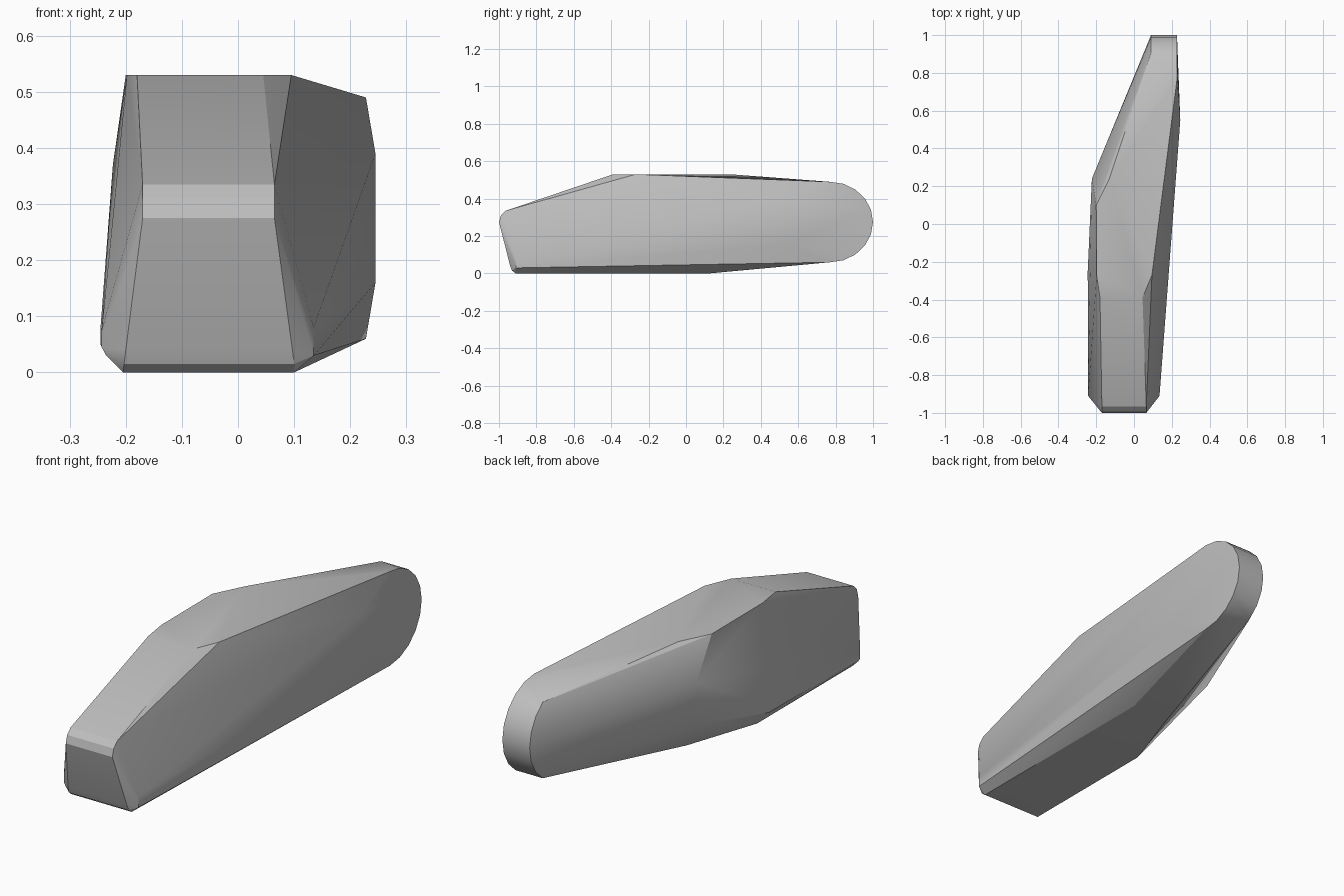
import bpy
import bmesh
import math
from mathutils import Vector

default_cube = bpy.data.objects.get("Cube")
if default_cube:
    bpy.data.objects.remove(default_cube, do_unlink=True)


def make_material(name, colour):
    mat = bpy.data.materials.new(name)
    mat.use_nodes = True
    mat.diffuse_color = colour
    for node in mat.node_tree.nodes:
        if node.type == 'BSDF_PRINCIPLED':
            node.inputs["Base Color"].default_value = colour
    return mat


def cross_line(left, right, y, z):
    """Two corners joined by a straight edge across the body."""
    return [Vector((left, y, z)), Vector((right, y, z))]


def upright_line(x, y, low, high):
    """Two corners joined by a vertical edge on a side panel."""
    return [Vector((x, y, low)), Vector((x, y, high))]


def rounded_end(x, start, segments=10):
    """Half-ellipse outline of the tail, kept behind the start position."""
    outline = []
    for i in range(segments + 1):
        angle = math.pi * (i / segments - 0.5)
        y = 0.77 + 0.23 * math.cos(angle)
        z = 0.275 + 0.215 * math.sin(angle)
        if y >= start:
            outline.append(Vector((x, y, z)))
    return outline


corners = []

# Blunt nose with softened upper and lower edges
corners += cross_line(-0.17, 0.065, -1.0, 0.275)
corners += cross_line(-0.17, 0.065, -0.99, 0.31)
corners += cross_line(-0.17, 0.065, -0.965, 0.335)
corners += cross_line(-0.2, 0.097, -0.94, 0.04)
corners += cross_line(-0.203, 0.1, -0.93, 0.015)
corners += cross_line(-0.205, 0.1, -0.91, 0.0)

# Chamfered lower nose corners
corners += upright_line(0.135, -0.91, 0.03, 0.08)
corners += upright_line(-0.243, -0.91, 0.045, 0.075)
corners += cross_line(-0.235, 0.13, -0.91, 0.03)

# Flat roof, skewed towards the tail
corners += cross_line(-0.18, 0.045, -0.39, 0.53)
corners += cross_line(-0.185, 0.07, -0.36, 0.522)
corners += cross_line(-0.198, 0.095, -0.27, 0.53)
corners += [Vector((-0.2, 0.1, 0.53)), Vector((-0.13, 0.24, 0.53))]

# Flat underside
corners += cross_line(-0.205, 0.1, -0.22, 0.0)
corners += cross_line(-0.09, 0.1, 0.12, 0.0)

# Left side panel
corners += upright_line(-0.245, -0.25, 0.05, 0.08)
corners += upright_line(-0.223, 0.24, 0.17, 0.37)

# Right side ridge
corners += upright_line(0.245, 0.55, 0.16, 0.39)

# Rounded tail
corners += rounded_end(0.09, 0.86)
corners += rounded_end(0.228, 0.76)

# Wrap the section corners into one closed shell
bm = bmesh.new()
for corner in corners:
    bm.verts.new(corner)
hull = bmesh.ops.convex_hull(bm, input=bm.verts[:])
loose = [v for v in bm.verts if not v.link_faces]
bmesh.ops.delete(bm, geom=loose, context='VERTS')
bmesh.ops.dissolve_limit(bm, angle_limit=math.radians(1),
                         verts=bm.verts[:], edges=bm.edges[:])
bmesh.ops.recalc_face_normals(bm, faces=bm.faces[:])

mesh = bpy.data.meshes.new("faceted_body")
bm.to_mesh(mesh)
bm.free()
mesh.materials.append(make_material("plain grey", (0.52, 0.52, 0.52, 1.0)))

body = bpy.data.objects.new("faceted_body", mesh)
bpy.context.collection.objects.link(body)
for obj in bpy.context.selected_objects:
    obj.select_set(False)
body.select_set(True)
bpy.context.view_layer.objects.active = body
bpy.ops.object.shade_smooth_by_angle(angle=math.radians(25))
